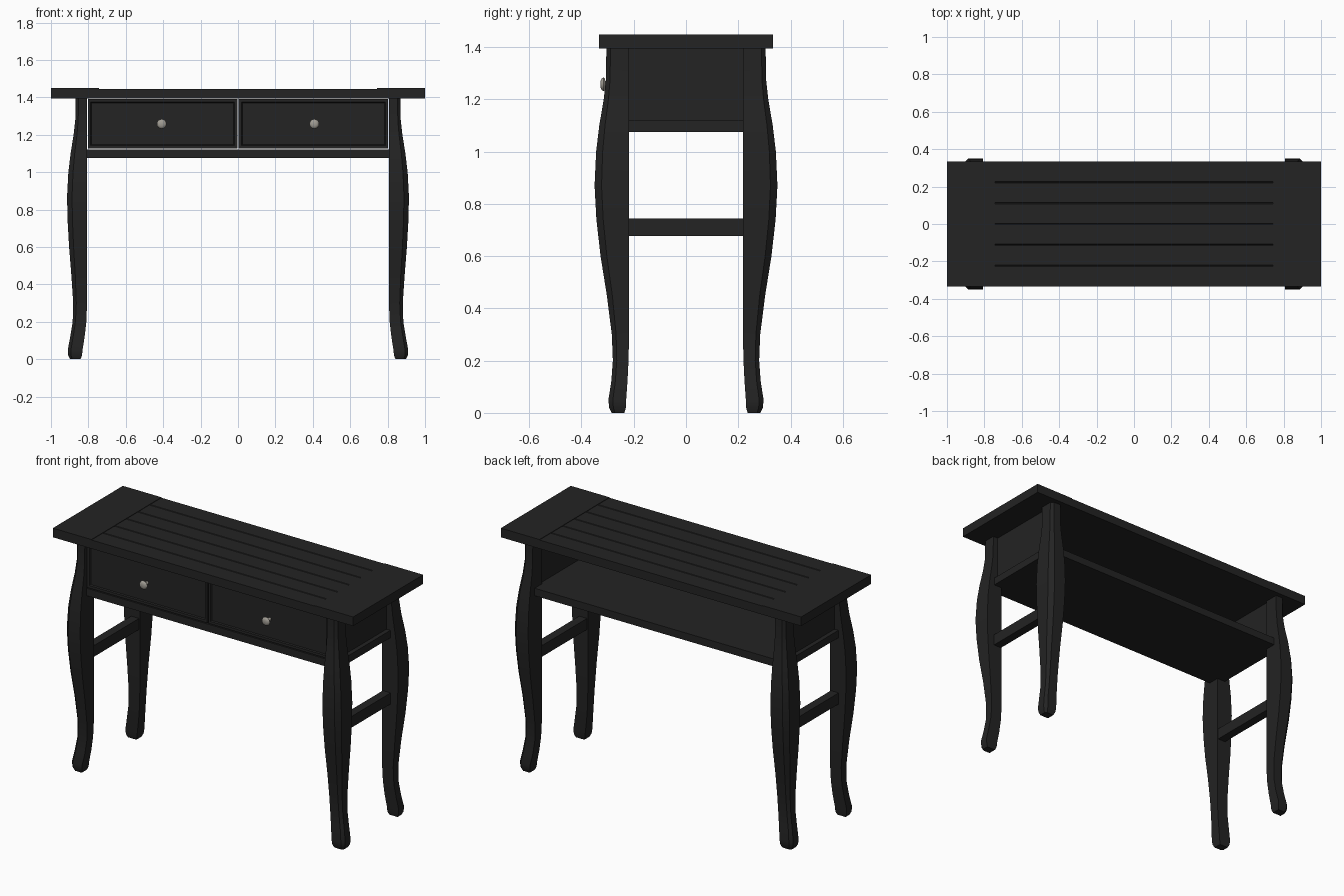
import bpy, bmesh, math
from mathutils import Vector

if "Cube" in bpy.data.objects:
    bpy.data.objects.remove(bpy.data.objects["Cube"])


def material(name, rgb):
    m = bpy.data.materials.new(name)
    m.diffuse_color = (*rgb, 1)
    m.use_nodes = True
    m.node_tree.nodes["Principled BSDF"].inputs["Base Color"].default_value = m.diffuse_color
    return m


BLACK = material("charcoal paint", (0.017, 0.017, 0.017))
METAL = material("aged nickel", (0.36, 0.34, 0.30))


def finish(bm, name, mat):
    bmesh.ops.recalc_face_normals(bm, faces=bm.faces[:])
    me = bpy.data.meshes.new(name)
    bm.to_mesh(me)
    bm.free()
    me.materials.append(mat)
    ob = bpy.data.objects.new(name, me)
    bpy.context.collection.objects.link(ob)
    return ob


def add_box(bm, lo, hi):
    vs = bmesh.ops.create_cube(bm, size=1)["verts"]
    for v in vs:
        v.co = Vector([lo[i] if v.co[i] < 0 else hi[i] for i in range(3)])
    return vs


def box(name, lo, hi):
    bm = bmesh.new()
    add_box(bm, lo, hi)
    return finish(bm, name, BLACK)


# Table top: six planks with V grooves between two breadboard ends
Z0, Z1, YT = 1.394, 1.449, 0.333
w = 2 * YT / 6
for i in range(6):
    a, b, c = -YT + i * w, -YT + (i + 1) * w, 0.004
    left = c if i > 0 else 0
    right = c if i < 5 else 0
    top = Z1 - 0.003
    prof = [(a, Z0), (b, Z0), (b, top - right), (b - right, top), (a + left, top), (a, top - left)]
    prof = [p for k, p in enumerate(prof) if p != prof[k - 1]]
    bm = bmesh.new()
    f = bm.faces.new([bm.verts.new((-0.743, y, z)) for y, z in prof])
    new = bmesh.ops.extrude_face_region(bm, geom=[f])["geom"]
    bmesh.ops.translate(bm, vec=(1.486, 0, 0), verts=[g for g in new if isinstance(g, bmesh.types.BMVert)])
    finish(bm, f"top_plank_{i + 1}", BLACK)
for s, side in ((-1, "left"), (1, "right")):
    xs = sorted((s * 0.743, s * 1.0))
    box(f"{side}_top_end", (xs[0], -YT, Z0), (xs[1], YT, Z1))

# Legs: height, outer x, inner x, outer y, inner y
LEG = [
    (0.00, 0.898, 0.842, 0.284, 0.236),
    (0.02, 0.908, 0.834, 0.294, 0.230),
    (0.05, 0.910, 0.831, 0.297, 0.229),
    (0.12, 0.897, 0.820, 0.286, 0.224),
    (0.20, 0.884, 0.811, 0.280, 0.220),
    (0.30, 0.881, 0.807, 0.284, 0.218),
    (0.45, 0.891, 0.807, 0.303, 0.218),
    (0.60, 0.903, 0.807, 0.327, 0.218),
    (0.74, 0.911, 0.807, 0.343, 0.218),
    (0.87, 0.914, 0.807, 0.350, 0.218),
    (1.00, 0.907, 0.807, 0.344, 0.218),
    (1.10, 0.895, 0.807, 0.332, 0.218),
    (1.20, 0.879, 0.807, 0.315, 0.218),
    (1.28, 0.870, 0.807, 0.306, 0.218),
    (Z0, 0.869, 0.807, 0.305, 0.218),
]
for sx, side in ((-1, "left"), (1, "right")):
    for sy, end in ((-1, "front"), (1, "back")):
        bm = bmesh.new()
        rings = []
        for z, xo, xi, yo, yi in LEG:
            c = 0.25 * min(xo - xi, yo - yi)  # chamfered outer corner
            pts = [(xi, yi), (xo, yi), (xo, yo - c), (xo - c, yo), (xi, yo)]
            rings.append([bm.verts.new((sx * x, sy * y, z)) for x, y in pts])
        for r, q in zip(rings, rings[1:]):
            for k in range(5):
                n = (k + 1) % 5
                bm.faces.new((r[k], r[n], q[n], q[k]))
        bm.faces.new(rings[0])
        bm.faces.new(rings[-1])
        leg = finish(bm, f"{end}_{side}_leg", BLACK)
        leg.data.shade_smooth()
        leg.data.set_sharp_from_angle(angle=math.radians(25))

    # Side panel and stretcher between the legs
    xs = sorted((sx * 0.820, sx * 0.836))
    box(f"{side}_side_panel", (xs[0], -0.22, 1.12), (xs[1], 0.22, Z0))
    xs = sorted((sx * 0.812, sx * 0.864))
    box(f"{side}_stretcher", (xs[0], -0.222, 0.678), (xs[1], 0.222, 0.745))

# Shelf under the drawers: full depth centre, ends tucked between the legs
box("shelf", (-0.808, -0.287, 1.076), (0.808, 0.287, 1.121))
for s, side in ((-1, "left"), (1, "right")):
    xs = sorted((s * 0.808, s * 0.862))
    box(f"{side}_shelf_end", (xs[0], -0.22, 1.076), (xs[1], 0.22, 1.121))

# Drawer fronts with a recessed panel, and their round knobs
for s, side in ((-1, "left"), (1, "right")):
    bm = bmesh.new()
    xs = sorted((s * 0.004, s * 0.803))
    add_box(bm, (xs[0], -0.288, 1.127), (xs[1], -0.262, 1.390))
    bmesh.ops.recalc_face_normals(bm, faces=bm.faces[:])
    front = [f for f in bm.faces if f.normal.y < -0.9]
    bmesh.ops.inset_region(bm, faces=front, thickness=0.022)
    bmesh.ops.inset_region(bm, faces=front, thickness=0.006, depth=-0.007)
    finish(bm, f"{side}_drawer_front", BLACK)

    bm = bmesh.new()
    prof = [(0.010, -0.278), (0.009, -0.308), (0.022, -0.311), (0.026, -0.316),
            (0.023, -0.322), (0.013, -0.327)]
    n = 16
    rings = [[bm.verts.new((s * 0.408 + r * math.cos(2 * math.pi * k / n), y,
                            1.258 + r * math.sin(2 * math.pi * k / n))) for k in range(n)]
             for r, y in prof]
    for r, q in zip(rings, rings[1:]):
        for k in range(n):
            m = (k + 1) % n
            bm.faces.new((r[k], r[m], q[m], q[k]))
    bm.faces.new(rings[0])
    bm.faces.new(rings[-1])
    knob = finish(bm, f"{side}_knob", METAL)
    knob.data.shade_smooth()
    knob.data.set_sharp_from_angle(angle=math.radians(40))
